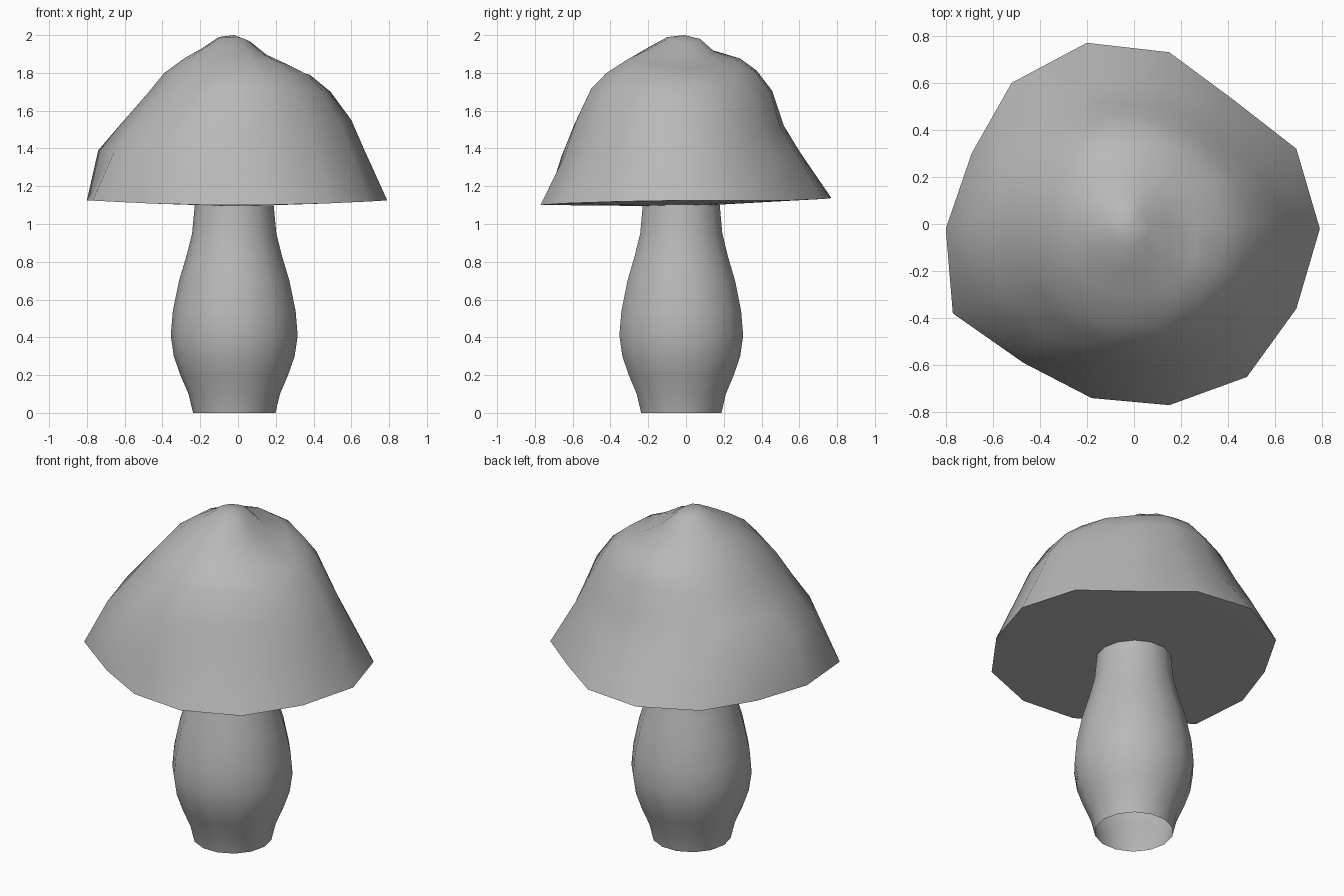
import bpy, bmesh, math

if "Cube" in bpy.data.objects:
    bpy.data.objects.remove(bpy.data.objects["Cube"], do_unlink=True)

SIDES = 14
ANGLES = [2 * math.pi * i / SIDES for i in range(SIDES)]

COLOUR = (.48, .48, .48, 1)
grey = bpy.data.materials.new("plain_grey")
grey.use_nodes = True
grey.diffuse_color = COLOUR
grey.node_tree.nodes["Principled BSDF"].inputs["Base Color"].default_value = COLOUR


def loft(name, rings, top=None, bottom=None):
    """Skin a stack of rings, with optional fans to a top and a bottom point."""
    bm = bmesh.new()
    loops = [[bm.verts.new(p) for p in ring] for ring in rings]
    for low, high in zip(loops, loops[1:]):
        for i in range(SIDES):
            j = (i + 1) % SIDES
            bm.faces.new((low[i], low[j], high[j], high[i]))
    for point, loop in ((top, loops[-1]), (bottom, loops[0][::-1])):
        if point:
            centre = bm.verts.new(point)
            for i in range(SIDES):
                bm.faces.new((loop[i], loop[(i + 1) % SIDES], centre))
    mesh = bpy.data.meshes.new(name)
    bm.to_mesh(mesh)
    bm.free()
    mesh.materials.append(grey)
    obj = bpy.data.objects.new(name, mesh)
    bpy.context.collection.objects.link(obj)
    bpy.ops.object.select_all(action='DESELECT')
    obj.select_set(True)
    bpy.context.view_layer.objects.active = obj
    bpy.ops.object.shade_smooth_by_angle(angle=math.radians(60))


# Stem: bulging tube, open at both ends
stem_profile = [(.218, 0), (.242, .1), (.285, .2), (.32, .3), (.336, .41), (.325, .54),
                (.292, .7), (.253, .83), (.223, .95), (.207, 1.12)]
loft("stem", [[(r * math.cos(a) - .02, r * math.sin(a) - .025, z) for a in ANGLES]
              for r, z in stem_profile])

# Cap: irregular rim, then (radius, height) profiles every eighth of a turn from +x
rim = [(.79, -.02), (.69, .32), (.42, .53), (.15, .73), (-.2, .77), (-.52, .6),
       (-.69, .3), (-.8, -.02), (-.77, -.38), (-.47, -.59), (-.18, -.74),
       (.15, -.77), (.48, -.65), (.69, -.36)]
profiles = [
    [(.67, 1.39), (.6, 1.55), (.49, 1.7), (.38, 1.79), (.26, 1.82), (.14, 1.89), (.06, 1.96)],
    [(.58, 1.37), (.51, 1.51), (.45, 1.67), (.37, 1.78), (.28, 1.83), (.15, 1.88), (.06, 1.96)],
    [(.6, 1.38), (.51, 1.52), (.46, 1.71), (.37, 1.82), (.28, 1.88), (.14, 1.91), (.07, 1.98)],
    [(.66, 1.39), (.58, 1.53), (.49, 1.69), (.41, 1.8), (.32, 1.87), (.19, 1.92), (.09, 1.98)],
    [(.74, 1.39), (.62, 1.53), (.48, 1.69), (.39, 1.8), (.28, 1.88), (.19, 1.93), (.1, 1.99)],
    [(.72, 1.37), (.62, 1.5), (.52, 1.65), (.42, 1.77), (.31, 1.86), (.2, 1.93), (.1, 1.99)],
    [(.66, 1.35), (.6, 1.54), (.52, 1.72), (.44, 1.8), (.31, 1.88), (.2, 1.94), (.1, 1.99)],
    [(.66, 1.38), (.59, 1.55), (.5, 1.71), (.41, 1.8), (.32, 1.86), (.19, 1.9), (.08, 1.97)],
]


def cap_point(level, a):
    """Blend the two side profiles nearest to the angle."""
    k, t = divmod(a / (math.pi / 4), 1)
    (r0, z0), (r1, z1) = (profiles[(int(k) + n) % 8][level] for n in (0, 1))
    r = r0 + (r1 - r0) * t
    return r * math.cos(a), r * math.sin(a), z0 + (z1 - z0) * t


rim_ring = [(x, y, 1.1 + .04 * x * x + .06 * max(y, 0) ** 2) for x, y in rim]
cap_rings = [[cap_point(level, a) for a in ANGLES] for level in range(len(profiles[0]))]
loft("cap", [rim_ring] + cap_rings, top=(-.02, -.01, 2), bottom=(0, 0, 1.093))
